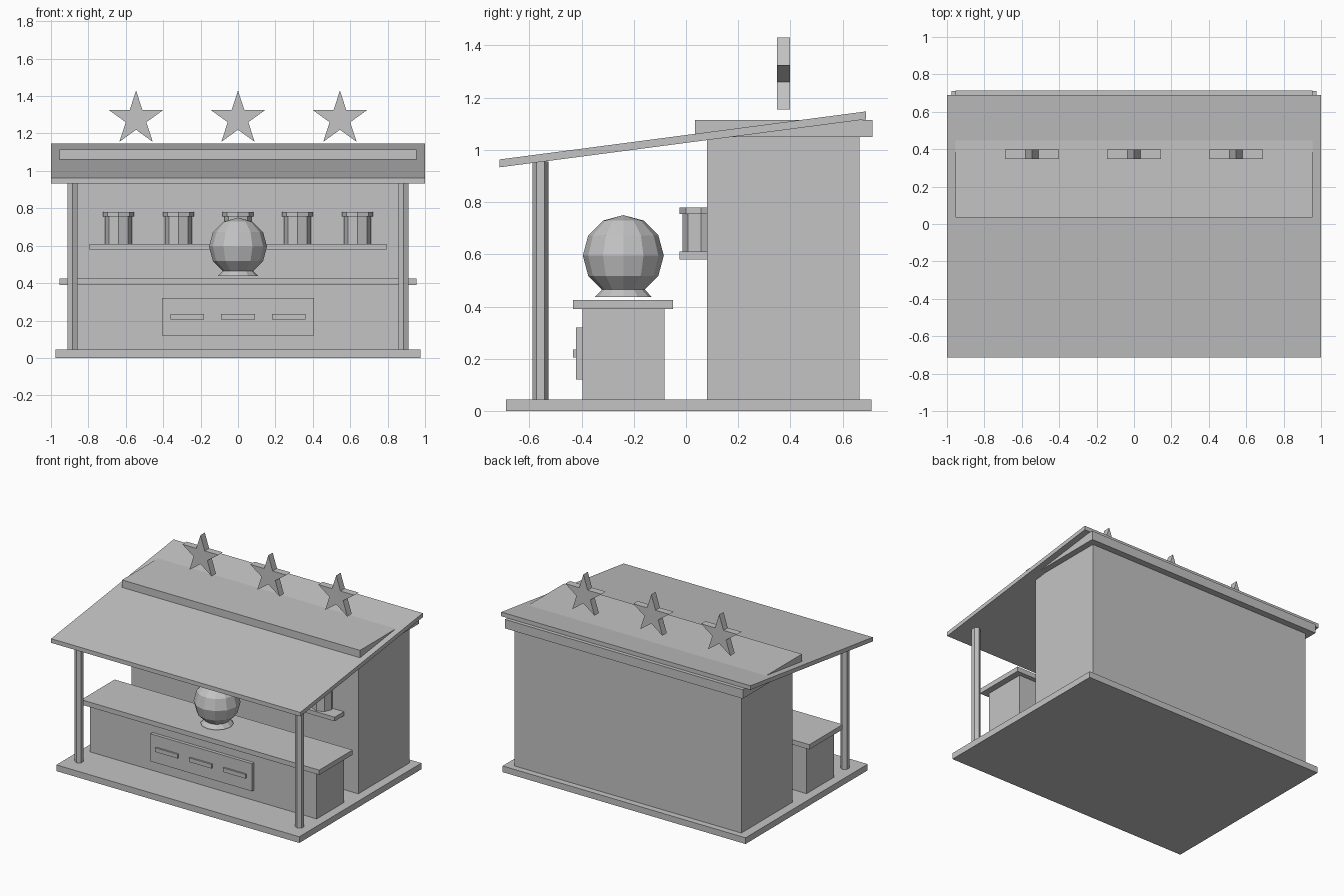
import bpy
import bmesh
from math import sin, cos, pi

if "Cube" in bpy.data.objects:
    bpy.data.objects.remove(bpy.data.objects["Cube"], do_unlink=True)

GREY = (0.55, 0.55, 0.55, 1)
grey = bpy.data.materials.new("plain grey")
grey.use_nodes = True
grey.diffuse_color = GREY
grey.node_tree.nodes["Principled BSDF"].inputs["Base Color"].default_value = GREY


def finish(name, bm):
    bmesh.ops.recalc_face_normals(bm, faces=bm.faces)
    mesh = bpy.data.meshes.new(name)
    bm.to_mesh(mesh)
    bm.free()
    mesh.materials.append(grey)
    obj = bpy.data.objects.new(name, mesh)
    bpy.context.collection.objects.link(obj)
    return obj


def extrude(name, outline, offset):
    """Flat outline swept along an offset into a closed solid."""
    bm = bmesh.new()
    face = bm.faces.new([bm.verts.new(p) for p in outline])
    moved = bmesh.ops.extrude_face_region(bm, geom=[face], use_keep_orig=True)["geom"]
    verts = [v for v in moved if isinstance(v, bmesh.types.BMVert)]
    bmesh.ops.translate(bm, verts=verts, vec=offset)
    return finish(name, bm)


def box(name, x0, x1, y0, y1, z0, z1):
    outline = [(x0, y0, z0), (x1, y0, z0), (x1, y1, z0), (x0, y1, z0)]
    return extrude(name, outline, (0, 0, z1 - z0))


def prism(name, x, y, z0, z1, radius, sides):
    angles = [pi / 2 + 2 * pi * i / sides for i in range(sides)]
    outline = [(x + radius * cos(a), y + radius * sin(a), z0) for a in angles]
    return extrude(name, outline, (0, 0, z1 - z0))


# Floor and back room
box("floor", -0.975, 0.975, -0.69, 0.71, 0, 0.045)
box("back_room", -0.91, 0.91, 0.08, 0.665, 0.045, 1.05)

# Sloping roof over a flat cap
roof_profile = [(-1, -0.714, 0.933), (-1, 0.69, 1.117), (-1, 0.69, 1.147), (-1, -0.714, 0.963)]
extrude("sloping_roof", roof_profile, (2, 0, 0))
box("flat_roof_cap", -0.955, 0.955, 0.035, 0.713, 1.05, 1.115)

# Front posts
for side, x in (("left", 0.885), ("right", -0.885)):
    prism(side + "_post", x, -0.557, 0.045, 0.956, 0.03, 6)

# Counter with front panel and slots
box("counter_body", -0.91, 0.91, -0.397, -0.083, 0.045, 0.39)
box("counter_top", -0.955, 0.955, -0.433, -0.05, 0.39, 0.425)
box("counter_panel", -0.407, 0.407, -0.421, -0.397, 0.12, 0.32)
for i in (-1, 0, 1):
    box("panel_bar", i * 0.272 - 0.09, i * 0.272 + 0.09, -0.433, -0.421, 0.205, 0.235)

# Globe on a tapered stand
bm = bmesh.new()
bmesh.ops.create_uvsphere(bm, u_segments=12, v_segments=6, radius=0.155)
globe = finish("globe", bm)
globe.location = (0, -0.24, 0.595)
bm = bmesh.new()
bmesh.ops.create_cone(bm, cap_ends=True, segments=12, radius1=0.109, radius2=0.078, depth=0.032)
stand = finish("globe_stand", bm)
stand.location = (0, -0.24, 0.453)

# Shelf with lidded jars
box("shelf", -0.793, 0.793, -0.025, 0.08, 0.58, 0.61)
for i in range(-2, 3):
    prism("jar", i * 0.319, 0.058, 0.61, 0.755, 0.072, 8)
    prism("jar_lid", i * 0.319, 0.058, 0.755, 0.78, 0.083, 8)

# Roof stars
for x in (-0.545, 0, 0.545):
    outline = []
    for k in range(10):
        r = 0.058 if k % 2 else 0.152
        a = pi / 2 + k * pi / 5
        outline.append((x + r * cos(a), 0.348, 1.278 + r * sin(a)))
    extrude("roof_star", outline, (0, 0.05, 0))
